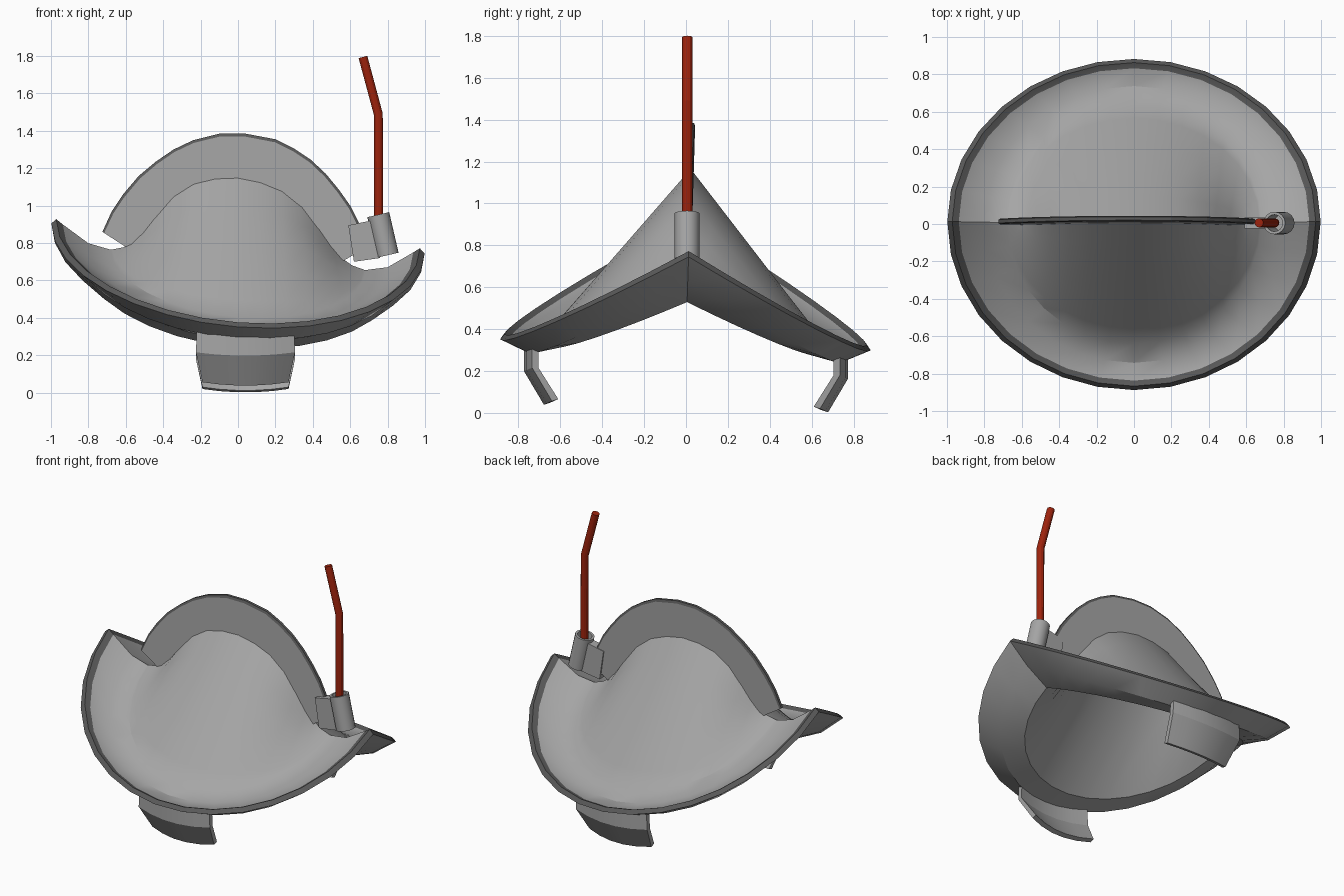
import bpy, bmesh, math
from mathutils import Vector

if "Cube" in bpy.data.objects:
    bpy.data.objects.remove(bpy.data.objects["Cube"])


def material(name, rgb):
    m = bpy.data.materials.new(name)
    m.diffuse_color = (*rgb, 1)
    m.use_nodes = True
    m.node_tree.nodes["Principled BSDF"].inputs["Base Color"].default_value = m.diffuse_color
    return m


STEEL = material("steel grey", (0.38, 0.38, 0.38))
DARK = material("dark steel edge", (0.10, 0.10, 0.10))
RED = material("plume red", (0.34, 0.017, 0.004))


def tilt(p):
    """The whole helmet leans slightly to +x and +y."""
    x, y, z = p
    return (x, y + 0.03 * (z - 0.75) + 0.01, z - 0.08 * x - 0.03 * y)


def finish(bm, name, mats, angle=35):
    bmesh.ops.remove_doubles(bm, verts=bm.verts, dist=0.0005)
    bmesh.ops.recalc_face_normals(bm, faces=bm.faces)
    me = bpy.data.meshes.new(name)
    bm.to_mesh(me)
    bm.free()
    ob = bpy.data.objects.new(name, me)
    bpy.context.collection.objects.link(ob)
    for m in mats:
        me.materials.append(m)
    bpy.ops.object.select_all(action='DESELECT')
    ob.select_set(True)
    bpy.context.view_layer.objects.active = ob
    bpy.ops.object.shade_smooth_by_angle(angle=math.radians(angle))
    return ob


def loft(bm, rings, closed=True, dark=()):
    """Bridge successive rings of points with quads."""
    vs = [[bm.verts.new(p) for p in r] for r in rings]
    n = len(rings[0])
    for i in range(len(vs) - 1):
        for j in range(n if closed else n - 1):
            k = (j + 1) % n
            f = bm.faces.new((vs[i][j], vs[i][k], vs[i + 1][k], vs[i + 1][j]))
            f.material_index = 1 if i in dark else 0
    return vs


RIDGE = [(0, 1.165), (.1, 1.155), (.2, 1.13), (.3, 1.075), (.39, .975),
         (.47, .855), (.545, .765), (.63, .71), (1, .71)]


def ridge(x):
    """Height of the bowl's ridge line."""
    x = abs(x)
    for (x0, z0), (x1, z1) in zip(RIDGE, RIDGE[1:]):
        if x <= x1:
            return z0 + (z1 - z0) * (x - x0) / (x1 - x0)


# Helmet shell: boat-shaped brim rising to a sharp-ridged bowl
SEG = 32
ANG = [2 * math.pi * i / SEG for i in range(SEG)]


def brim_ring(rx, ry, z_end, z_side):
    return [tilt((rx * math.cos(a), ry * math.sin(a),
                  z_end + (z_side - z_end) * abs(math.sin(a)))) for a in ANG]


def ridge_ring(rx, drop):
    return [tilt((rx * math.cos(a), 0, ridge(0.6 * math.cos(a)) - drop)) for a in ANG]


def between(a, b, t):
    return [tuple(Vector(p).lerp(Vector(q), t)) for p, q in zip(a, b)]


inner_open = brim_ring(0.70, 0.62, 0.585, 0.30)
inner_top = ridge_ring(0.57, 0.05)
base = brim_ring(0.68, 0.64, 0.71, 0.385)
top = ridge_ring(0.61, 0.0)
bm = bmesh.new()
loft(bm, [inner_top, between(inner_top, inner_open, 0.5), inner_open,
          brim_ring(0.86, 0.75, 0.695, 0.265),         # underside edge
          brim_ring(0.998, 0.885, 0.825, 0.325),       # outer rim
          brim_ring(0.972, 0.865, 0.85, 0.35),
          brim_ring(0.937, 0.835, 0.825, 0.338),
          brim_ring(0.80, 0.74, 0.735, 0.335),
          base] + [between(base, top, t) for t in (0.12, 0.35, 0.6, 0.8, 1)],
     dark=(4, 5))
bmesh.ops.dissolve_degenerate(bm, dist=0.0003, edges=bm.edges)
finish(bm, "helmet_shell", [STEEL, DARK], 28)

# Crest: thin fin over the ridge with a dark bevelled edge
outer = [(-.725, .86), (-.675, .97), (-.615, 1.06), (-.53, 1.16), (-.44, 1.235), (-.345, 1.3),
         (-.24, 1.35), (-.1, 1.385), (.04, 1.385), (.2, 1.355), (.3, 1.305), (.39, 1.245),
         (.47, 1.17), (.54, 1.085), (.6, 1.0), (.65, .90), (.69, .78)]
sections = []
for x, z in outer:
    ix = 0.78 * x
    iz = ridge(ix) - 0.08 * ix - 0.04
    mx, mz = x + (ix - x) * 0.06, z + (iz - z) * 0.06
    sections.append([(px, 0.03 * (pz - 0.75) + 0.01 + t, pz) for px, pz, t in (
        (ix, iz, -.015), (mx, mz, -.015), (x, z, -.009),
        (x, z, .009), (mx, mz, .015), (ix, iz, .015))])
strips = list(zip(*sections))
bm = bmesh.new()
loft(bm, strips + [strips[0]], closed=False, dark=(1, 2, 3))
bmesh.ops.remove_doubles(bm, verts=bm.verts, dist=0.0005)
bmesh.ops.holes_fill(bm, edges=[e for e in bm.edges if e.is_boundary], sides=8)
finish(bm, "crest", [STEEL, DARK], 8)


# Cheek plates: curved plates bent inwards at the bottom
def cheek(name, side):
    dz = -0.018 * side
    # rows: half width, outer y at the middle, z
    rows = [(0.26, 0.775, 0.295), (0.265, 0.775, 0.18), (0.23, 0.68, 0.02)]
    cols = [-1, -0.6, -0.2, 0.2, 0.6, 1]

    def row(w, y, z, inset):
        return [(0.04 + c * w, side * (y - 0.04 * c * c - inset), z + dz + 0.018 * c * c)
                for c in cols]

    bm = bmesh.new()
    loops = [row(w, y, z, 0) for w, y, z in rows]
    loops += [row(w, y, z + (0.01 if z < 0.1 else 0), 0.03) for w, y, z in reversed(rows)]
    loft(bm, loops + [loops[0]], closed=False)
    bmesh.ops.remove_doubles(bm, verts=bm.verts, dist=0.0005)
    bmesh.ops.holes_fill(bm, edges=[e for e in bm.edges if e.is_boundary], sides=8)
    finish(bm, name, [STEEL], 25)


cheek("front_cheek_plate", -1)
cheek("back_cheek_plate", 1)


def circle(c, axis, r, n):
    """Ring of points around c, with axis lying in the xz plane."""
    u = Vector((axis[2], 0, -axis[0])).normalized()
    v = Vector((0, 1, 0))
    return [tuple(Vector(c) + u * r * math.cos(2 * math.pi * i / n) + v * r * math.sin(2 * math.pi * i / n))
            for i in range(n)]


# Plume holder: hollow socket
lo, hi = Vector((0.80, 0.005, 0.735)), Vector((0.75, 0.005, 0.952))
ax = hi - lo
bm = bmesh.new()
vs = loft(bm, [circle(lo, ax, 0.06, 16), circle(hi, ax, 0.06, 16), circle(hi, ax, 0.045, 16),
               circle(lo + ax * 0.15, ax, 0.045, 16)])
bm.faces.new(vs[0])
bm.faces.new(vs[-1])
finish(bm, "plume_socket", [STEEL])

# Bracket joining socket to crest
bm = bmesh.new()
quad = [(.59, .895), (.71, .92), (.76, .72), (.62, .70)]
vs = loft(bm, [[(x, y, z) for x, z in quad] for y in (-0.025, 0.035)])
for v in vs:
    bm.faces.new(v)
finish(bm, "plume_bracket", [STEEL])

# Plume: bent red rod
bm = bmesh.new()
vs = loft(bm, [circle((0.753, 0.006, 0.80), (0, 0, 1), 0.024, 12),
               circle((0.75, 0.006, 1.49), (-0.13, 0, 1), 0.024, 12),
               circle((0.668, 0.006, 1.795), (-0.26, 0, 1), 0.024, 12)])
bm.faces.new(vs[0])
bm.faces.new(vs[-1])
finish(bm, "plume", [RED], 12)
